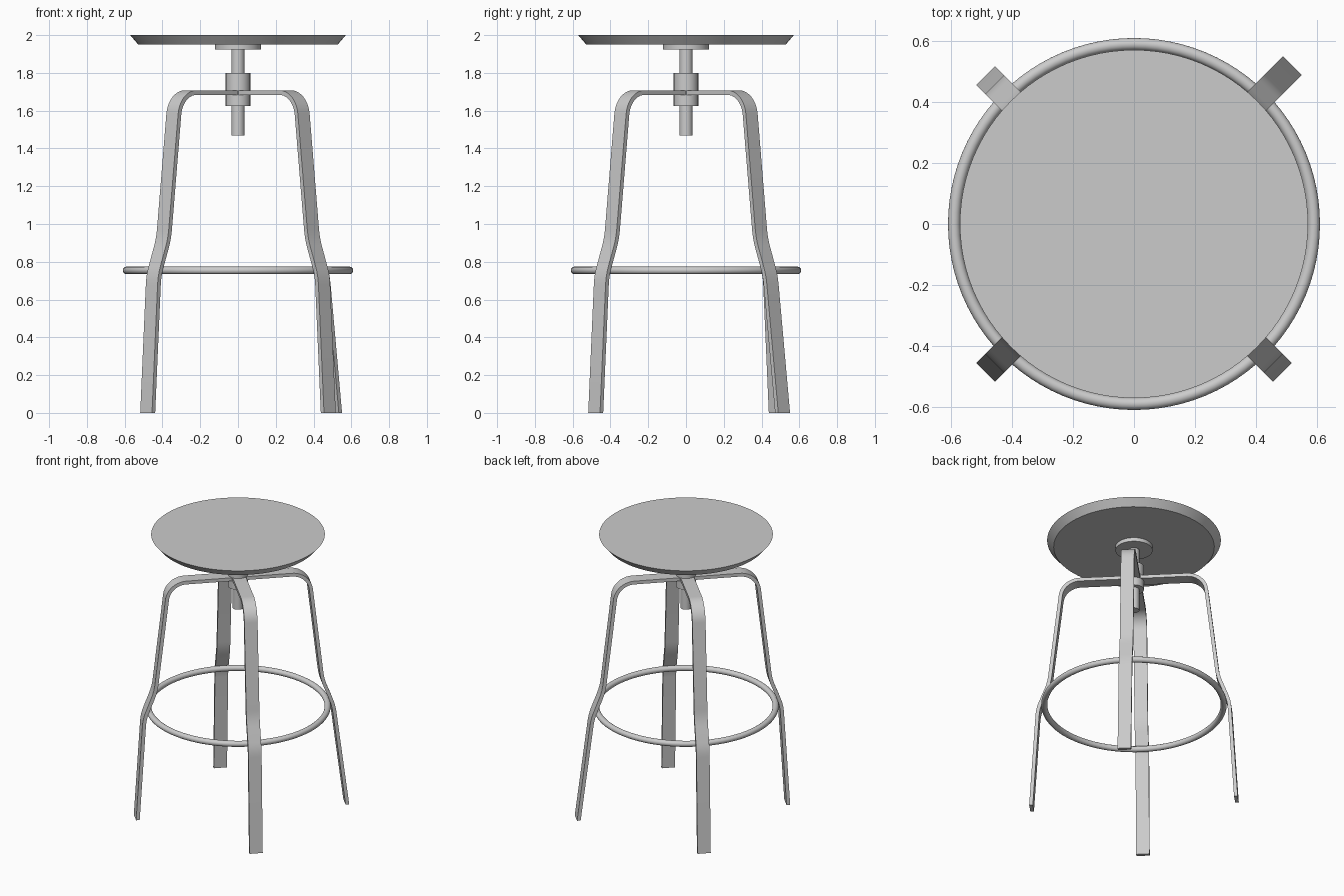
import bpy, bmesh, math
from mathutils import Vector

if "Cube" in bpy.data.objects:
    bpy.data.objects.remove(bpy.data.objects["Cube"])


def finish(obj, name):
    obj.name = name
    bpy.ops.object.select_all(action='DESELECT')
    obj.select_set(True)
    bpy.context.view_layer.objects.active = obj
    bpy.ops.object.shade_smooth_by_angle(angle=math.radians(30))


def disc(name, r_bottom, r_top, z0, z1, sides=48):
    bpy.ops.mesh.primitive_cone_add(vertices=sides, radius1=r_bottom, radius2=r_top,
                                    depth=z1 - z0, location=(0, 0, (z0 + z1) / 2))
    finish(bpy.context.object, name)


def rounded_path(corners):
    """Corners are (r, z, setback); each inner corner becomes a smooth arc."""
    pts = [Vector(c[:2]) for c in corners]
    path = [pts[0]]
    for i in range(1, len(pts) - 1):
        p, d = pts[i], corners[i][2]
        a = p + (pts[i - 1] - p).normalized() * d
        b = p + (pts[i + 1] - p).normalized() * d
        u, v = (a - p).normalized(), (b - p).normalized()
        half = u.angle(v) / 2
        centre = p + (u + v).normalized() * d / math.cos(half)
        ca, cb = a - centre, b - centre
        sweep = ca.angle(cb)
        steps = max(4, int(sweep / 0.14))
        for k in range(steps + 1):
            t = k / steps
            path.append(centre + (ca * math.sin((1 - t) * sweep) + cb * math.sin(t * sweep)) / math.sin(sweep))
    path.append(pts[-1])
    return path


def leg(name, angle, foot_r, width=0.088, thick=0.024):
    # outer edge of the bent flat strip, from hub to floor
    outer = rounded_path([(0.03, 1.708, 0), (0.478, 1.708, 0.125), (0.568, 0.925, 0.05),
                          (0.643, 0.73, 0.05), (foot_r, 0.0, 0)])
    inner = []
    for i, p in enumerate(outer):
        t = (outer[min(i + 1, len(outer) - 1)] - outer[max(i - 1, 0)]).normalized()
        inner.append(p + Vector((t.y, -t.x)) * thick)
    inner[-1] = Vector((foot_r - thick, 0.0))
    c, s = math.cos(angle), math.sin(angle)
    bm = bmesh.new()
    rows = []
    for o, n in zip(outer, inner):
        rows.append([bm.verts.new((p.x * c - w * s, p.x * s + w * c, p.y))
                     for p, w in ((o, -width / 2), (o, width / 2), (n, width / 2), (n, -width / 2))])
    for a, b in zip(rows, rows[1:]):
        for k in range(4):
            bm.faces.new((a[k], a[(k + 1) % 4], b[(k + 1) % 4], b[k]))
    bm.faces.new(rows[0])
    bm.faces.new(rows[-1])
    bmesh.ops.recalc_face_normals(bm, faces=bm.faces)
    mesh = bpy.data.meshes.new(name)
    bm.to_mesh(mesh)
    bm.free()
    obj = bpy.data.objects.new(name, mesh)
    bpy.context.collection.objects.link(obj)
    finish(obj, name)


# Seat and its height-adjusting screw
disc("seat", 0.528, 0.571, 1.95, 2.0, 96)
disc("seat_flange", 0.122, 0.122, 1.923, 1.951)
disc("screw_shaft", 0.035, 0.035, 1.468, 1.93)
disc("hub_collar", 0.065, 0.065, 1.625, 1.80)

# Foot ring
bpy.ops.mesh.primitive_torus_add(major_radius=0.59, minor_radius=0.02, major_segments=96,
                                 minor_segments=16, location=(0, 0, 0.754))
finish(bpy.context.object, "foot_ring")

# Four bent legs on the diagonals; the back right foot splays further out
for i, (name, foot_r) in enumerate((("back_right_leg", 0.735), ("back_left_leg", 0.688),
                                    ("front_left_leg", 0.688), ("front_right_leg", 0.688))):
    leg(name, math.radians(45 + 90 * i), foot_r)
